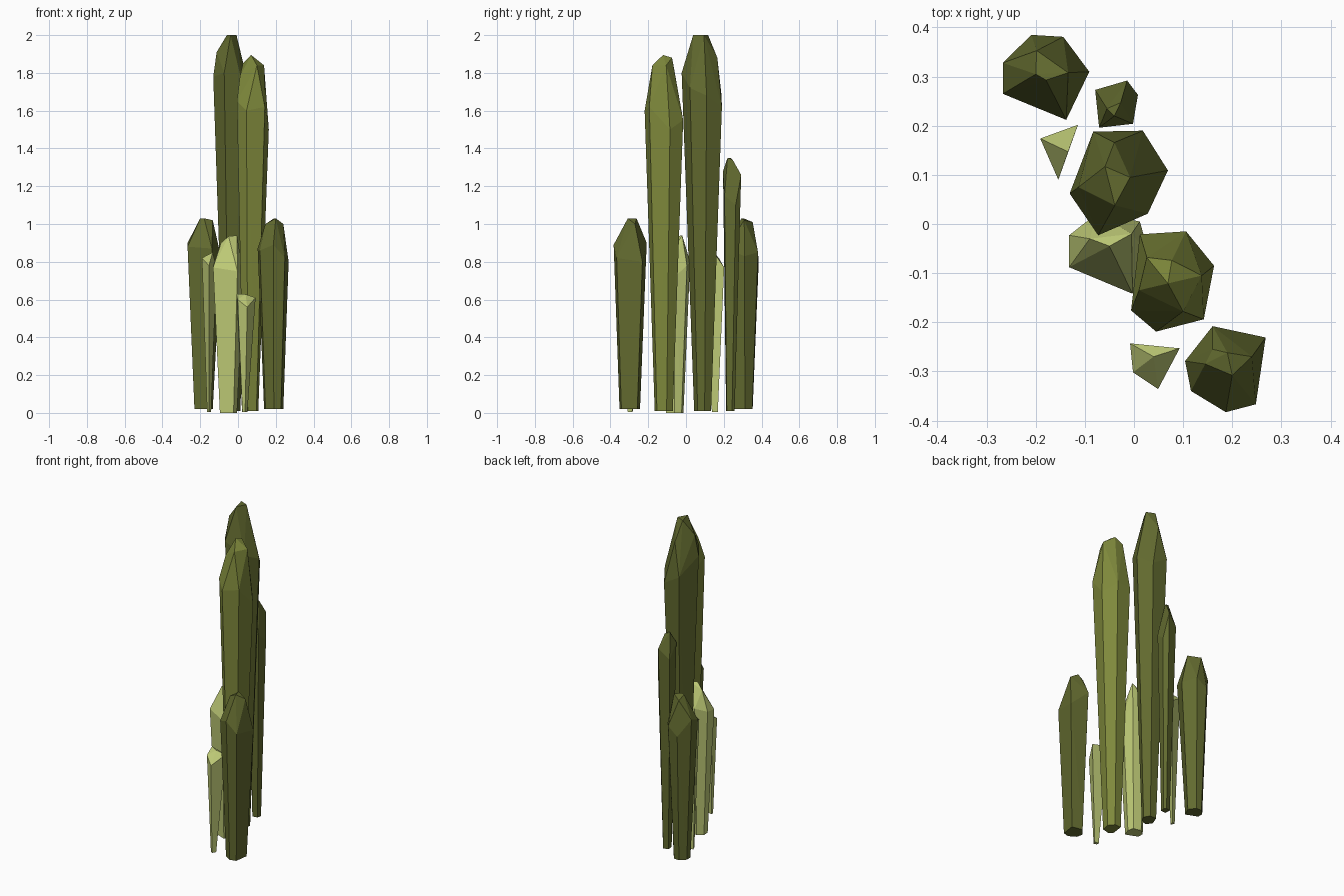
import bpy, bmesh
from mathutils import Vector


def material(name, rgb):
    m = bpy.data.materials.new(name)
    lin = [((c / 255 + 0.055) / 1.055) ** 2.4 for c in rgb]
    m.diffuse_color = (*lin, 1)
    return m


DARK = material("dark olive", (98, 106, 47))
MID = material("mid olive", (126, 136, 59))
LIGHT = material("pale olive", (190, 202, 118))


def crystal(name, mat, shoulder, tip, base_z, taper, base_shift=(0, 0)):
    """Faceted column: hull of a shoulder ring, tip points and the shrunken ring at the base."""
    n = len(shoulder)
    cx = sum(p[0] for p in shoulder) / n
    cy = sum(p[1] for p in shoulder) / n
    base = [(cx + (x - cx) * taper + base_shift[0],
             cy + (y - cy) * taper + base_shift[1], base_z) for x, y, _ in shoulder]
    bm = bmesh.new()
    for p in list(shoulder) + list(tip) + base:
        bm.verts.new(Vector(p))
    res = bmesh.ops.convex_hull(bm, input=bm.verts[:])
    loose = {v for v in res["geom_interior"] + res["geom_unused"]
             if isinstance(v, bmesh.types.BMVert)}
    bmesh.ops.delete(bm, geom=list(loose), context='VERTS')
    bmesh.ops.recalc_face_normals(bm, faces=bm.faces[:])
    me = bpy.data.meshes.new(name)
    bm.to_mesh(me)
    bm.free()
    me.materials.append(mat)
    ob = bpy.data.objects.new(name, me)
    bpy.context.collection.objects.link(ob)


# Two tall central columns
crystal("tallest_crystal", DARK,
        [(-.083, .188, 1.68), (.018, .19, 1.62), (.069, .109, 1.68),
         (.028, .021, 1.72), (-.073, -.023, 1.8), (-.131, .062, 1.78)],
        [(-.059, .117, 2), (-.008, .095, 2), (-.039, .038, 2),
         (-.113, .075, 1.91), (-.04, .166, 1.88)], .01, .42)
crystal("second_tall_crystal", MID,
        [(.012, -.021, 1.55), (.106, -.015, 1.55), (.163, -.085, 1.5),
         (.142, -.194, 1.62), (.045, -.219, 1.6), (-.006, -.176, 1.65)],
        [(.026, -.068, 1.85), (.077, -.074, 1.88), (.069, -.121, 1.895),
         (.01, -.135, 1.78), (.138, -.105, 1.84), (.1, -.178, 1.84)],
        .01, .47, (-.01, 0))

# Outer dark columns
crystal("back_left_crystal", DARK,
        [(-.209, .385, .8), (-.144, .381, .85), (-.091, .31, .83),
         (-.138, .212, .87), (-.267, .265, .88), (-.267, .328, .9)],
        [(-.198, .353, 1.01), (-.134, .308, 1.02), (-.179, .293, 1.03),
         (-.2, .305, 1.03)], .02, .55)
crystal("front_right_crystal", DARK,
        [(.16, -.208, .9), (.268, -.231, .8), (.248, -.367, .82),
         (.187, -.383, .89), (.116, -.34, .86), (.104, -.279, .87)],
        [(.16, -.255, 1.0), (.2, -.308, 1.03), (.19, -.262, 1.03),
         (.24, -.27, 1.0), (.145, -.285, 1.0)], .02, .62, (.005, 0))
crystal("slim_back_crystal", DARK,
        [(-.079, .273, 1.2), (-.014, .292, 1.26), (.008, .263, 1.1),
         (-.002, .204, 1.15), (-.071, .196, 1.28)],
        [(-.027, .247, 1.34), (-.04, .22, 1.35), (-.055, .235, 1.35)],
        .01, .47, (0, -.01))

# Pale columns
crystal("pale_middle_crystal", LIGHT,
        [(-.132, -.023, .78), (-.132, -.088, .77), (-.003, -.142, .75),
         (.03, -.06, .72), (.012, .005, .78), (-.075, .022, .8)],
        [(-.09, -.03, .9), (-.005, -.02, .94), (-.05, -.045, .935)],
        0, .56, (0, -.005))
crystal("pale_back_shard", LIGHT,
        [(-.191, .174, .82), (-.114, .202, .77), (-.154, .09, .78)],
        [(-.134, .147, .85)], .005, .28, (0, 0))
crystal("pale_front_shard", LIGHT,
        [(-.008, -.243, .63), (.093, -.253, .61), (.049, -.336, .56),
         (-.002, -.302, .6)],
        [(.04, -.27, .628)], .005, .28, (0, -.01))
